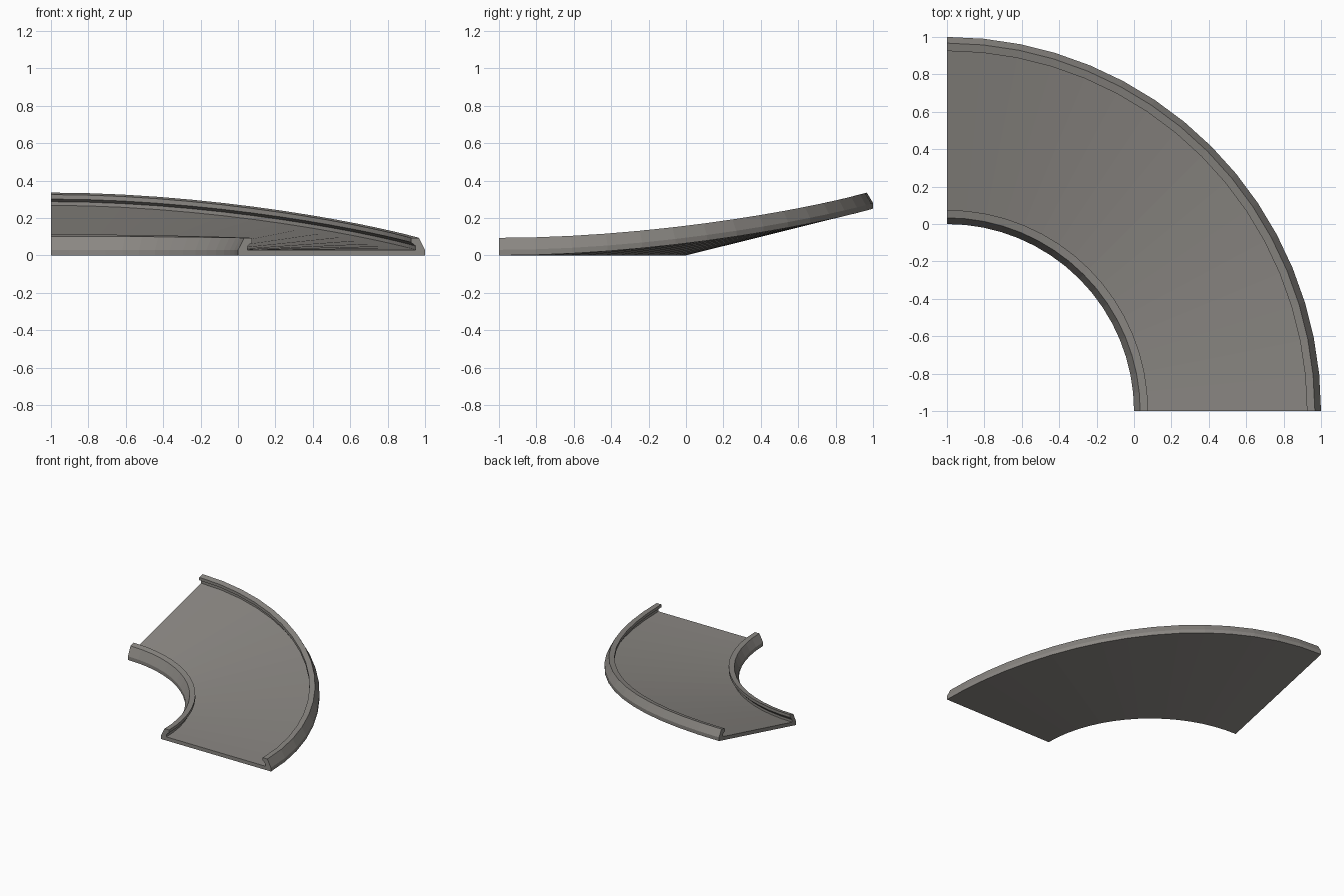
import bpy, bmesh, math

if "Cube" in bpy.data.objects:
    bpy.data.objects.remove(bpy.data.objects["Cube"])

SEGMENTS = 16
BANK = 0.25              # height gained by the outer edge
CENTER = (-1.0, -1.0)    # pivot of the quarter turn
INNER_RADIUS = 1.0

# Outer rail cross-section, (distance across the road, height), floor to base
outer = [(0.95, 0.03), (0.95, 0.05), (0.925, 0.07), (0.925, 0.094),
         (0.967, 0.094), (1.0, 0.03), (1.0, 0.0)]
# Mirror it to get the inner rail
profile = outer + [(1 - d, z) for d, z in reversed(outer)]

grey = bpy.data.materials.new("road grey")
grey.diffuse_color = (0.255, 0.242, 0.225, 1)
grey.use_nodes = True
grey.node_tree.nodes["Principled BSDF"].inputs["Base Color"].default_value = grey.diffuse_color


def bank_lift(t):
    """Eased banking from flat start to full tilt."""
    return BANK * t * t * (3 - 2 * t)


# Sweep the profile around the quarter turn
bm = bmesh.new()
rings = []
for i in range(SEGMENTS + 1):
    t = i / SEGMENTS
    a = t * math.pi / 2
    ring = []
    for d, z in profile:
        r = INNER_RADIUS + d
        ring.append(bm.verts.new((CENTER[0] + r * math.cos(a),
                                  CENTER[1] + r * math.sin(a),
                                  z + d * bank_lift(t))))
    rings.append(ring)

n = len(profile)
for a, b in zip(rings, rings[1:]):
    for k in range(n):
        m = (k + 1) % n
        bm.faces.new((a[k], a[m], b[m], b[k]))

# End faces
bm.faces.new(rings[0])
bm.faces.new(list(reversed(rings[-1])))
bmesh.ops.recalc_face_normals(bm, faces=bm.faces[:])

mesh = bpy.data.meshes.new("banked_curve_road")
bm.to_mesh(mesh)
bm.free()
mesh.materials.append(grey)
road = bpy.data.objects.new("banked_curve_road", mesh)
bpy.context.collection.objects.link(road)
